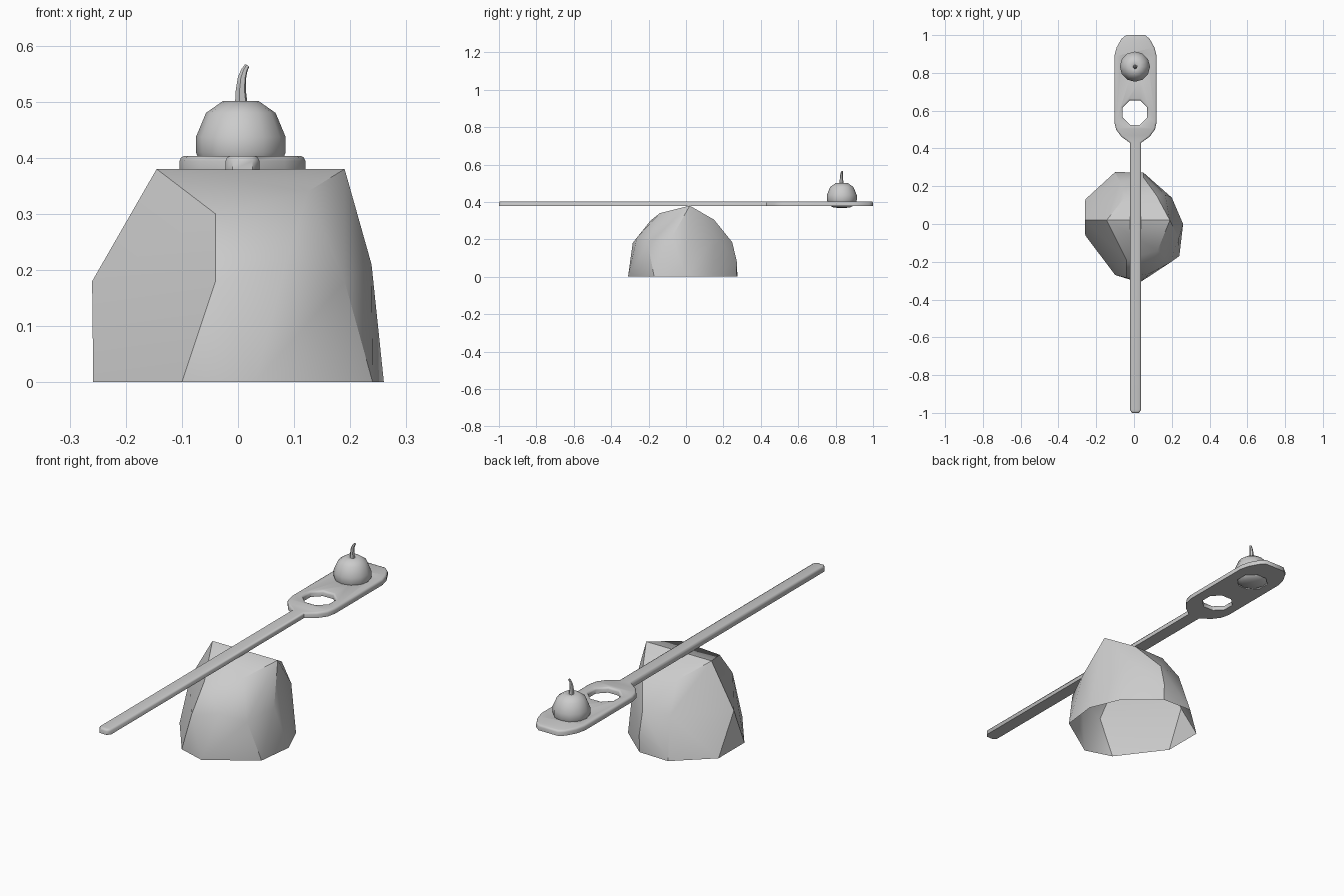
import bpy, bmesh
from math import cos, sin, pi, radians

if "Cube" in bpy.data.objects:
    bpy.data.objects.remove(bpy.data.objects["Cube"])


def finish(obj, angle=30):
    bpy.ops.object.select_all(action='DESELECT')
    obj.select_set(True)
    bpy.context.view_layer.objects.active = obj
    bpy.ops.object.shade_smooth_by_angle(angle=radians(angle))


def from_bmesh(name, bm, angle=30):
    bmesh.ops.recalc_face_normals(bm, faces=bm.faces[:])
    mesh = bpy.data.meshes.new(name)
    bm.to_mesh(mesh)
    bm.free()
    obj = bpy.data.objects.new(name, mesh)
    bpy.context.collection.objects.link(obj)
    finish(obj, angle)
    return obj


def curve_mesh(name, curve, z=0):
    obj = bpy.data.objects.new(name, curve)
    bpy.context.collection.objects.link(obj)
    obj.location.z = z
    bpy.ops.object.select_all(action='DESELECT')
    obj.select_set(True)
    bpy.context.view_layer.objects.active = obj
    bpy.ops.object.convert(target='MESH')
    obj = bpy.context.object
    finish(obj, 40)
    return obj


def add_spline(curve, pts, closed):
    s = curve.splines.new('POLY')
    s.points.add(len(pts) - 1)
    for p, co in zip(s.points, pts):
        p.co = (co[0], co[1], co[2] if len(co) > 2 else 0, 1)
        p.radius = co[3] if len(co) > 3 else 1
    s.use_cyclic_u = closed


# Faceted boulder used as the pivot, open underneath
base = [(-.258, -.06), (-.10, -.27), (.03, -.31), (.24, -.17), (.26, .0),
        (.20, .14), (.05, .27), (-.10, .275), (-.258, .13)]
upper = [(-.145, .02, .38), (.19, .02, .38),
         (-.04, -.19, .30), (.125, -.14, .34),
         (-.26, .02, .18), (-.04, -.285, .18), (.085, -.262, .21),
         (.19, -.205, .18), (.238, -.075, .21), (.165, .155, .215),
         (-.05, .14, .31), (.12, .15, .305), (-.075, .225, .185),
         (.05, .247, .185), (.05, .272, .08)]
bm = bmesh.new()
for p in [(x, y, 0) for x, y in base] + upper:
    bm.verts.new(p)
bmesh.ops.convex_hull(bm, input=bm.verts[:])
loose = [v for v in bm.verts if not v.link_faces]
bmesh.ops.delete(bm, geom=loose, context='VERTS')
bmesh.ops.recalc_face_normals(bm, faces=bm.faces[:])
floor = [f for f in bm.faces if all(v.co.z < .001 for v in f.verts)]
bmesh.ops.delete(bm, geom=floor, context='FACES')
from_bmesh("boulder", bm, 30)

# Long spoon-shaped lever with two holes in its paddle
CX = .008
half = [(.018, -1), (.03, -.985), (.03, .43), (.075, .462), (.103, .50),
        (.112, .54), (.112, .89), (.10, .935), (.075, .98), (.05, 1.0)]
outline = [(CX + x, y) for x, y in half] + [(CX - x, y) for x, y in reversed(half)]
curve = bpy.data.curves.new("lever", 'CURVE')
curve.dimensions = '2D'
curve.fill_mode = 'BOTH'
curve.extrude = .0125
add_spline(curve, outline, True)
for cy in (.59, .835):
    add_spline(curve, [(.005 + .07 * cos(a * pi / 4 + pi / 8),
                        cy + .07 * sin(a * pi / 4 + pi / 8)) for a in range(8)], True)
lever = curve_mesh("lever", curve, .391)

# Soften only the upper rim of the lever, its underside stays crisp
bm = bmesh.new()
bm.from_mesh(lever.data)
bmesh.ops.remove_doubles(bm, verts=bm.verts[:], dist=.0005)
bmesh.ops.recalc_face_normals(bm, faces=bm.faces[:])
rim = [e for e in bm.edges if all(v.co.z > .01 for v in e.verts)
       and len(e.link_faces) == 2 and e.calc_face_angle() > 1]
bmesh.ops.bevel(bm, geom=rim, offset=.009, segments=2, profile=.5, affect='EDGES')
bm.to_mesh(lever.data)
bm.free()
finish(lever, 50)

# Round fruit seated in the outer hole
FX = .005
profile = [(0, .367), (.045, .37), (.070, .385), (.08, .41), (.08, .437),
           (.062, .48), (.032, .501), (.012, .498), (0, .495)]
bm = bmesh.new()
vs = [bm.verts.new((FX + r, .833, z)) for r, z in profile]
es = [bm.edges.new(pair) for pair in zip(vs, vs[1:])]
bmesh.ops.spin(bm, geom=vs + es, cent=(FX, .833, 0), axis=(0, 0, 1),
               angle=2 * pi, steps=12)
bmesh.ops.remove_doubles(bm, verts=bm.verts[:], dist=.0005)
from_bmesh("fruit", bm, 60)

# Curved tapering stem
stem = bpy.data.curves.new("stem", 'CURVE')
stem.dimensions = '3D'
stem.bevel_depth = .011
stem.bevel_resolution = 1
stem.use_fill_caps = True
add_spline(stem, [(.006, .832, .49, 1.1), (.005, .831, .52, .85),
                  (.007, .831, .542, .7), (.011, .833, .555, .55),
                  (.016, .836, .564, .4)], False)
finish(curve_mesh("stem", stem), 60)
